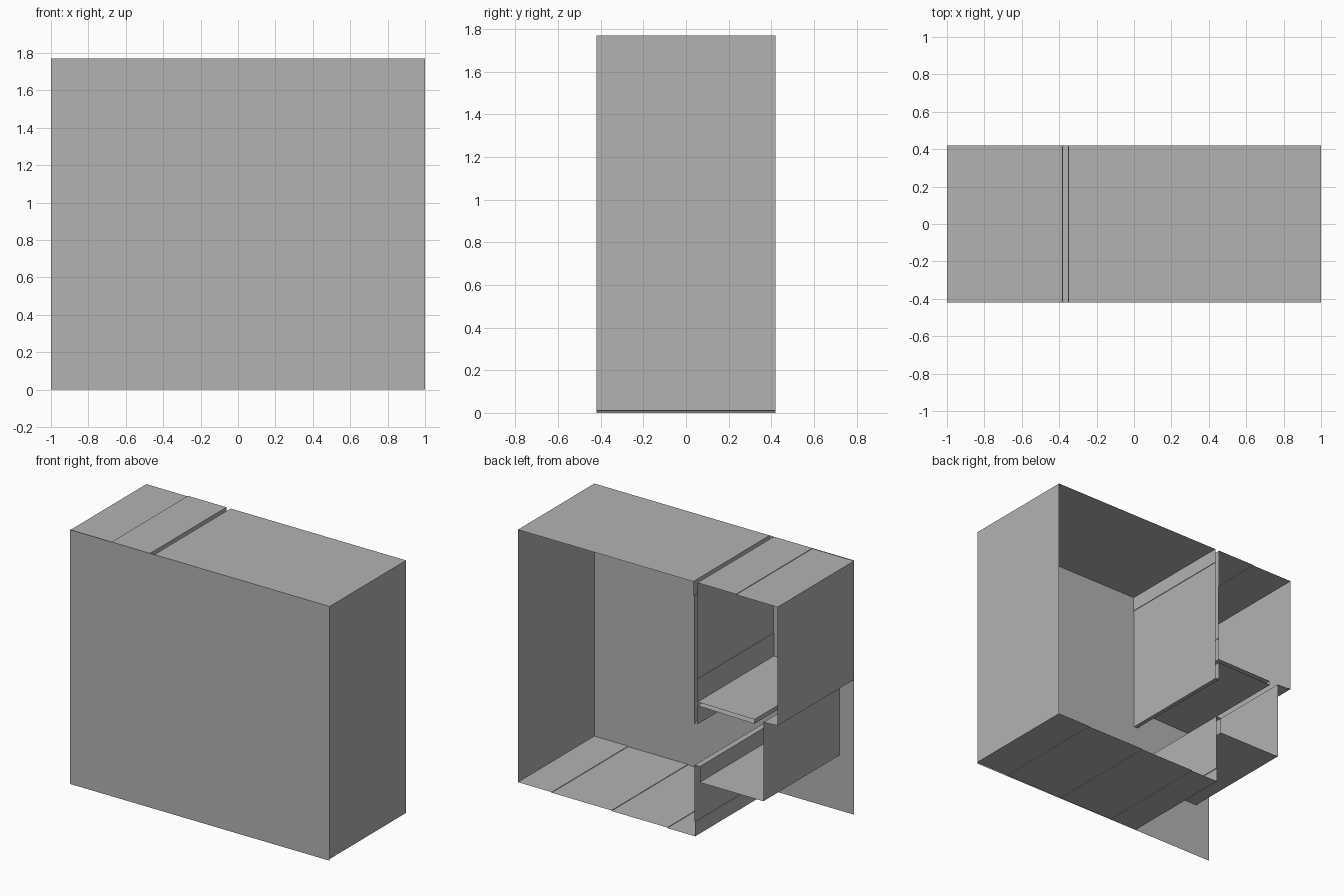
import bpy
import bmesh

cube = bpy.data.objects.get("Cube")
if cube:
    bpy.data.objects.remove(cube, do_unlink=True)

LEFT, RIGHT, TOP, DEPTH = 1.0, -1.0, 1.77, 0.42
STEP = 0.004  # tiny lap between neighbouring sheets

grey = bpy.data.materials.new("plain grey")
grey.use_nodes = True
grey.diffuse_color = (0.45, 0.45, 0.45, 1)
grey.node_tree.nodes["Principled BSDF"].inputs["Base Color"].default_value = grey.diffuse_color


def add_object(name, bm):
    mesh = bpy.data.meshes.new(name)
    bm.to_mesh(mesh)
    bm.free()
    mesh.materials.append(grey)
    bpy.context.collection.objects.link(bpy.data.objects.new(name, mesh))


def sheet(name, profile):
    """Sweep an open x-z profile from the front to the back as thin sheet."""
    bm = bmesh.new()
    rows = [[bm.verts.new((x, y, z)) for x, z in profile] for y in (-DEPTH, DEPTH)]
    front, back = rows
    for i in range(len(profile) - 1):
        bm.faces.new((front[i], front[i + 1], back[i + 1], back[i]))
    add_object(name, bm)


def lapped_run(start, end, seams, z, drop):
    """Horizontal run that drops a little at every seam."""
    points = [(start, z)]
    for x in seams:
        points += [(x, z), (x, z - drop)]
        z -= drop
    return points + [(end, z)]


# Front panel covering the whole outline
bm = bmesh.new()
bm.faces.new([bm.verts.new((x, -DEPTH, z)) for x, z in
              ((RIGHT, 0), (LEFT, 0), (LEFT, TOP), (RIGHT, TOP))])
add_object("front_panel", bm)

# Main chamber: side, roof and floor
sheet("left_side", [(LEFT, 3 * STEP), (LEFT, TOP)])
sheet("main_roof", [(LEFT, TOP), (-0.35, TOP)])
sheet("stepped_floor", lapped_run(LEFT, -0.365, (0.74, 0.28, -0.15), 3 * STEP, STEP))

# Partition with a narrow slot and a hollow shelf
sheet("partition_inner_wall", [(-0.35, TOP), (-0.35, 1.67), (-0.35 - STEP, 1.67),
                               (-0.35 - STEP, 0.785), (-0.383, 0.785), (-0.383, 0.915)])
sheet("hollow_shelf", [(-0.383, 0.915), (-0.82, 0.905), (-0.82, 0.935), (-0.383, 0.94)])
sheet("partition_outer_wall", [(-0.383, 0.94), (-0.383, 1.1), (-0.38, 1.1),
                               (-0.38, 1.5), (-0.383, 1.5), (-0.383, TOP)])

# Upper side chamber
sheet("side_roof", lapped_run(-0.383, RIGHT, (-0.68,), TOP, STEP))
sheet("right_side", [(RIGHT, TOP - STEP), (RIGHT, 0.94), (-0.89, 0.935)])

# Lower side trough and sill
sheet("trough", [(-0.89, 0.935), (-0.89, 0.385), (-0.4, 0.385), (-0.4, 0.495)])
sheet("sill_wall", [(-0.4, 0.495), (-0.36, 0.495), (-0.36, 0.1), (-0.365, 0.1), (-0.365, 0)])
